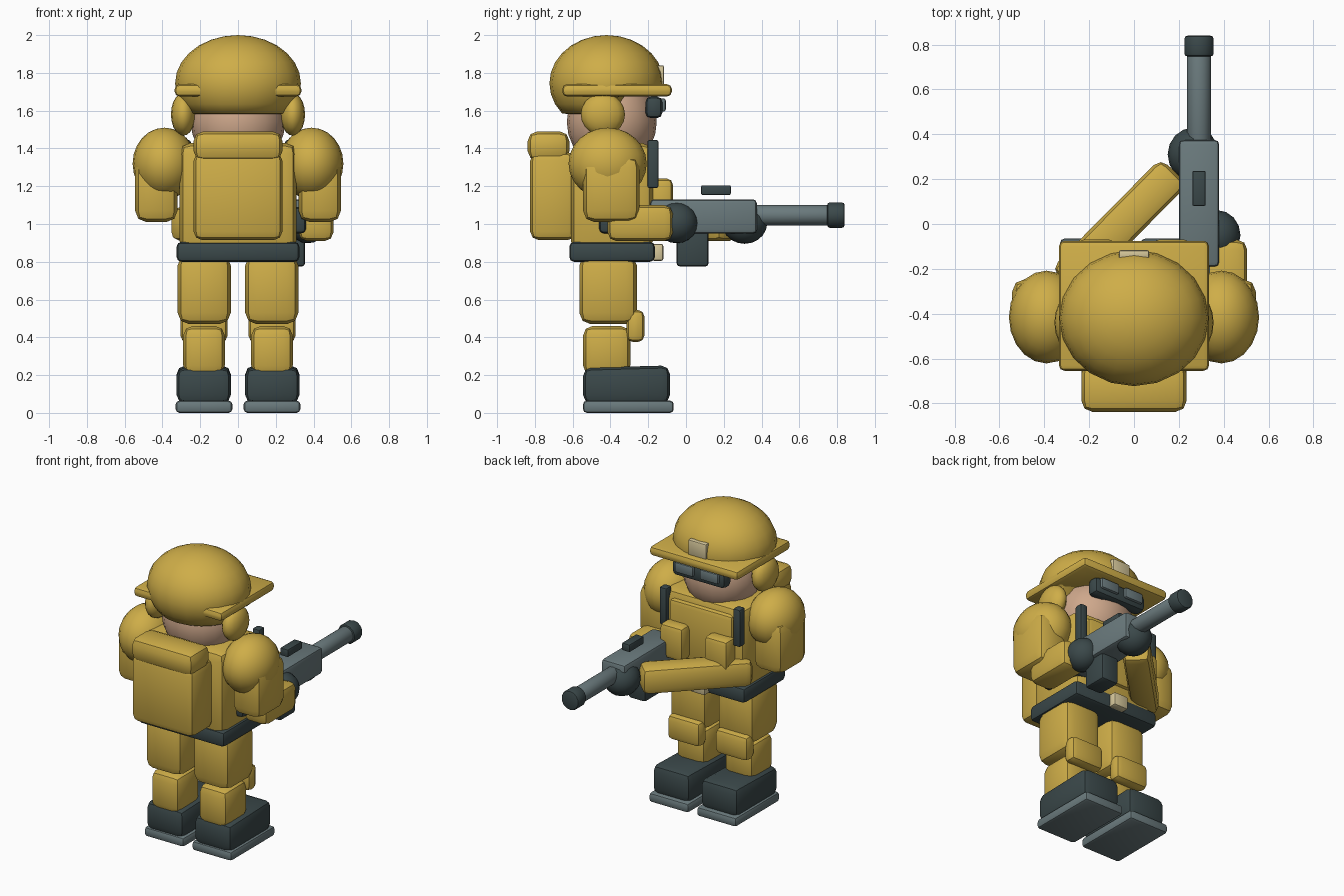
import bpy, math
from mathutils import Vector

if "Cube" in bpy.data.objects:
    bpy.data.objects.remove(bpy.data.objects["Cube"])


def material(name, rgb):
    m = bpy.data.materials.new(name)
    m.diffuse_color = (*rgb, 1)
    m.use_nodes = True
    m.node_tree.nodes["Principled BSDF"].inputs["Base Color"].default_value = m.diffuse_color
    return m


YELLOW = material("mustard cloth", (0.62, 0.42, 0.065))
DARK = material("dark slate", (0.043, 0.065, 0.068))
GREY = material("gun grey", (0.145, 0.195, 0.205))
SKIN = material("skin", (0.62, 0.39, 0.26))
CREAM = material("pale metal", (0.68, 0.58, 0.33))


def finish(name, mat, angle=40):
    ob = bpy.context.object
    ob.name = name
    ob.data.materials.append(mat)
    bpy.ops.object.shade_smooth_by_angle(angle=math.radians(angle))
    return ob


def box(name, mat, x, y, z, bevel=0.02, segments=2, yaw=0):
    """Rounded box from (min, max) ranges."""
    centre = [(r[0] + r[1]) / 2 for r in (x, y, z)]
    size = [abs(r[1] - r[0]) for r in (x, y, z)]
    bpy.ops.mesh.primitive_cube_add(size=1, location=centre)
    ob = bpy.context.object
    for v in ob.data.vertices:
        v.co = [c * s for c, s in zip(v.co, size)]
    ob.rotation_euler.z = yaw
    mod = ob.modifiers.new("rounding", 'BEVEL')
    mod.width, mod.segments = min(bevel, min(size) * 0.48), segments
    bpy.ops.object.modifier_apply(modifier=mod.name)
    return finish(name, mat)


def ball(name, mat, centre, radii, segments=20, rings=12):
    bpy.ops.mesh.primitive_uv_sphere_add(segments=segments, ring_count=rings,
                                         radius=1, location=centre)
    ob = bpy.context.object
    for v in ob.data.vertices:
        v.co = [c * r for c, r in zip(v.co, radii)]
    return finish(name, mat)


def tube(name, mat, x, z, y, radius, bevel):
    """Cylinder lying along y."""
    bpy.ops.mesh.primitive_cylinder_add(vertices=14, radius=radius, depth=y[1] - y[0],
                                        location=(x, (y[0] + y[1]) / 2, z),
                                        rotation=(math.pi / 2, 0, 0))
    mod = bpy.context.object.modifiers.new("rounding", 'BEVEL')
    mod.width, mod.segments = bevel, 2
    bpy.ops.object.modifier_apply(modifier=mod.name)
    return finish(name, mat)


# Legs, arms and paired gear, built once per side
for s, side in ((-1, "left"), (1, "right")):
    def span(a, b):
        return (min(s * a, s * b), max(s * a, s * b))

    box(side + "_sole", GREY, span(0.03, 0.33), (-0.545, -0.065), (0, 0.065), 0.02)
    boot = box(side + "_boot", DARK, span(0.038, 0.325), (-0.545, -0.085), (0.05, 0.25), 0.045)
    for v in boot.data.vertices:              # heel end slightly lower
        if v.co.z > 0.04 and v.co.y < 0:
            v.co.z -= 0.01
    box(side + "_shin", YELLOW, span(0.07, 0.29), (-0.545, -0.295), (0.2, 0.46), 0.05)
    box(side + "_thigh", YELLOW, span(0.038, 0.32), (-0.565, -0.26), (0.47, 0.84), 0.06)
    box(side + "_knee_pad", YELLOW, span(0.055, 0.305), (-0.315, -0.22), (0.375, 0.545), 0.035)

    ball(side + "_shoulder", YELLOW, (s * 0.39, -0.415, 1.32), (0.168, 0.207, 0.19))
    box(side + "_upper_arm", YELLOW, span(0.32, 0.545), (-0.545, -0.245), (1.01, 1.36), 0.06)
    box(side + "_chest_strap", DARK, span(0.25, 0.305), (-0.205, -0.145), (1.19, 1.445), 0.012)
    box(side + "_pouch", YELLOW, span(0.08, 0.255), (-0.19, -0.07), (1.01, 1.24), 0.03)
    ball(side + "_ear_guard", YELLOW, (s * 0.29, -0.44, 1.58), (0.065, 0.117, 0.113), 16, 10)
    box(side + "_goggle_lens", GREY, span(0.025, 0.165), (-0.15, -0.107), (1.595, 1.665), 0.012)

# Torso and belt
box("torso", YELLOW, (-0.31, 0.31), (-0.61, -0.175), (0.85, 1.43), 0.06)
box("chest_plate", YELLOW, (-0.24, 0.24), (-0.22, -0.15), (0.98, 1.38), 0.03)
box("belt", DARK, (-0.325, 0.325), (-0.618, -0.165), (0.8, 0.905), 0.025)
box("belt_buckle", CREAM, (-0.055, 0.055), (-0.18, -0.12), (0.805, 0.895), 0.012)

# Backpack with bedroll
box("backpack", YELLOW, (-0.235, 0.235), (-0.825, -0.58), (0.915, 1.38), 0.045)
box("bedroll", YELLOW, (-0.235, 0.235), (-0.838, -0.618), (1.335, 1.49), 0.05)

# Head, and helmet with its underside flattened higher over the face
ball("head", SKIN, (0, -0.393, 1.54), (0.25, 0.238, 0.25), 20, 12)
helmet = ball("helmet", YELLOW, (0, -0.42, 1.745), (0.333, 0.303, 0.255), 20, 14)
for v in helmet.data.vertices:
    v.co.z = max(v.co.z, -0.165 if v.co.y < 0.06 else -0.06)
box("helmet_brim", YELLOW, (-0.335, 0.335), (-0.655, -0.075), (1.675, 1.74), 0.025)
box("helmet_badge", CREAM, (-0.068, 0.068), (-0.155, -0.117), (1.735, 1.84), 0.008)
box("goggle_frame", DARK, (-0.2, 0.2), (-0.215, -0.125), (1.56, 1.675), 0.03)

# Forearms and gloves
box("right_forearm", YELLOW, (0.32, 0.505), (-0.415, -0.07), (0.91, 1.1), 0.045)
ball("right_glove", DARK, (0.37, -0.05, 1.005), (0.105, 0.112, 0.107), 16, 10)
start, end = Vector((-0.31, -0.26)), Vector((0.18, 0.235))
mid, half = (start + end) / 2, (end - start).length / 2
box("left_forearm", YELLOW, (mid.x - half, mid.x + half), (mid.y - 0.085, mid.y + 0.085),
    (0.91, 1.09), 0.045, yaw=math.atan2(*(end - start).yx))
ball("left_glove", DARK, (0.265, 0.31, 1.005), (0.115, 0.12, 0.11), 16, 10)

# Rifle
box("rifle_receiver", GREY, (0.2, 0.38), (-0.19, 0.375), (0.95, 1.13), 0.02)
box("rifle_stock", DARK, (0.225, 0.36), (-0.46, -0.15), (0.95, 1.09), 0.025)
box("rifle_magazine", DARK, (0.225, 0.355), (-0.05, 0.12), (0.775, 0.98), 0.018)
box("rifle_sight", DARK, (0.26, 0.32), (0.08, 0.237), (1.153, 1.205), 0.008)
tube("rifle_barrel", GREY, 0.29, 1.047, (0.35, 0.78), 0.054, 0.005)
tube("rifle_muzzle", DARK, 0.29, 1.047, (0.747, 0.84), 0.067, 0.014)
